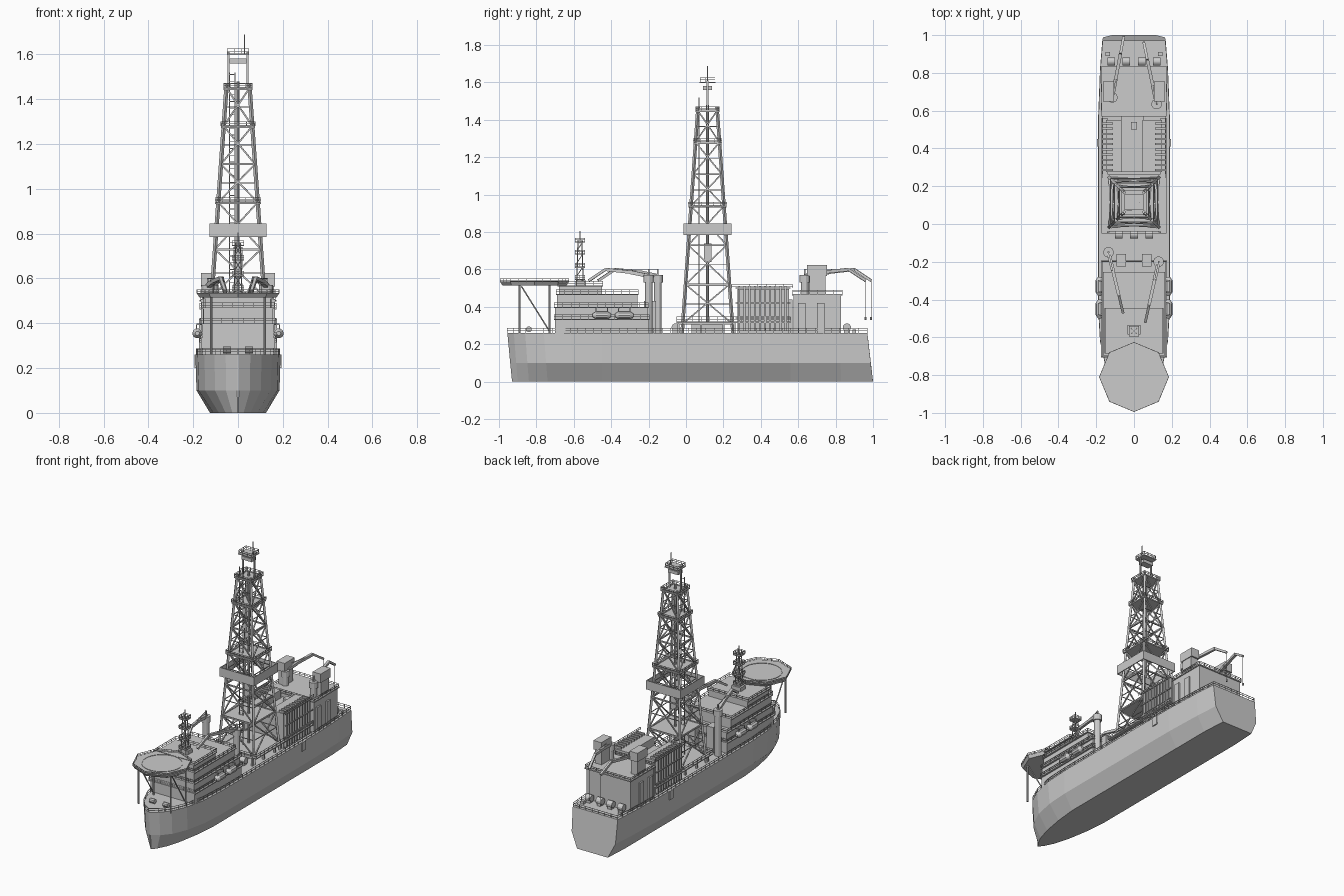
import bpy, bmesh, math
from mathutils import Vector, Matrix

if "Cube" in bpy.data.objects:
    bpy.data.objects.remove(bpy.data.objects["Cube"])


def done(bm, name):
    bmesh.ops.recalc_face_normals(bm, faces=bm.faces)
    me = bpy.data.meshes.new(name)
    bm.to_mesh(me)
    bm.free()
    ob = bpy.data.objects.new(name, me)
    bpy.context.collection.objects.link(ob)
    return ob


def box(bm, x0, x1, y0, y1, z0, z1):
    m = Matrix.Translation(((x0 + x1) / 2, (y0 + y1) / 2, (z0 + z1) / 2)) @ Matrix.Diagonal((x1 - x0, y1 - y0, z1 - z0, 1))
    bmesh.ops.create_cube(bm, size=1, matrix=m)


def beam(bm, p, q, r, n=4, r2=None):
    p, q = Vector(p), Vector(q)
    d = q - p
    rot = d.to_track_quat('Z', 'Y').to_matrix().to_4x4() @ Matrix.Rotation(math.pi / n, 4, 'Z')
    bmesh.ops.create_cone(bm, cap_ends=True, segments=n, radius1=r, radius2=r if r2 is None else r2,
                          depth=d.length, matrix=Matrix.Translation((p + q) / 2) @ rot)


def rail(bm, pts, h=.025, closed=True, step=.045, r=.0018):
    pts = [Vector(p) for p in pts]
    ends = pts[1:] + ([pts[0]] if closed else [])
    for a, b in zip(pts, ends):
        for k in (.5, 1):
            beam(bm, a + Vector((0, 0, h * k)), b + Vector((0, 0, h * k)), r)
        n = max(1, round((b - a).length / step))
        for i in range(n + 1):
            c = a.lerp(b, i / n)
            beam(bm, c, c + Vector((0, 0, h)), r)


def rect(x, y0, y1, z):
    return [(-x, y0, z), (x, y0, z), (x, y1, z), (-x, y1, z)]


# Hull: lofted half-sections (y at deck, y at keel, half width at deck, half width at keel)
stations = [(-.955, -.93, .004, .002), (-.92, -.90, .055, .025), (-.86, -.84, .105, .055), (-.76, -.74, .15, .085),
            (-.62, -.60, .18, .11), (-.45, -.45, .19, .125), (.15, .15, .19, .125), (.56, .56, .19, .125),
            (.82, .83, .18, .125), (.97, 1.0, .168, .115)]
bm = bmesh.new()
rings = []
for yt, yb, w, b in stations:
    ym = yt + (yb - yt) * .6
    half = [(w, yt, .26), (w * .975, ym, .1), (b, yb, 0)]
    rings.append([bm.verts.new(p) for p in half + [(-x, y, z) for x, y, z in reversed(half)]])
for a, b in zip(rings, rings[1:]):
    for i in range(6):
        j = (i + 1) % 6
        bm.faces.new((a[i], a[j], b[j], b[i]))
bm.faces.new(rings[0])
bm.faces.new(rings[-1])
done(bm, "hull")

# Deck edge railing
bm = bmesh.new()
edge = [(s[2] - .003, s[0], .26) for s in stations]
rail(bm, edge + [(-x, y, z) for x, y, z in reversed(edge)])
done(bm, "deck_railing")

# Accommodation block: stacked tiers with overhanging deck plates
bm = bmesh.new()
rl = bmesh.new()
for w, y0, y1, z0, z1 in [(.165, -.70, -.20, .26, .335), (.16, -.70, -.205, .335, .40),
                          (.155, -.69, -.26, .40, .47), (.145, -.68, -.45, .47, .515)]:
    box(bm, -w, w, y0, y1, z0, z1)
    box(bm, -w - .01, w + .01, y0 - .006, y1 + .006, z1 - .006, z1)
    rail(rl, rect(w + .008, y0 - .004, y1 + .004, z1), .022)
for x in (-.068, .068):
    box(bm, x - .025, x + .025, -.225, -.16, .26, .43)
box(bm, -.035, .035, -.585, -.535, .515, .54)
done(bm, "accommodation_block")
done(rl, "accommodation_railings")

# Lifeboats with davits
bm = bmesh.new()
for s in (-1, 1):
    for y in (-.45, -.33):
        x, z = s * .182, .355
        beam(bm, (x, y - .03, z), (x, y + .03, z), .022, 10)
        beam(bm, (x, y + .03, z), (x, y + .05, z), .022, 10, .009)
        beam(bm, (x, y - .03, z), (x, y - .05, z), .022, 10, .009)
        for d in (-.03, .03):
            beam(bm, (s * .155, y + d, .395), (s * .185, y + d, .395), .005)
            beam(bm, (s * .185, y + d, .395), (s * .185, y + d, .36), .004)
done(bm, "lifeboats")

# Helideck: octagon plate, landing circle, railing and struts
bm = bmesh.new()
hc = -.81
octo = lambda r, z: [(r * math.cos(i * math.pi / 4), hc + r * math.sin(i * math.pi / 4), z) for i in range(8)]
lo = [bm.verts.new(p) for p in octo(.172, .515)]
hi = [bm.verts.new(p) for p in octo(.185, .535)]
bm.faces.new(lo)
bm.faces.new(hi)
for i in range(8):
    bm.faces.new((lo[i], lo[(i + 1) % 8], hi[(i + 1) % 8], hi[i]))
circ = [(.125 * math.cos(i * math.pi / 16), hc + .125 * math.sin(i * math.pi / 16), .5355) for i in range(32)]
for i in range(32):
    beam(bm, circ[i], circ[(i + 1) % 32], .003)
rail(bm, octo(.183, .532), .018)
for s in (-1, 1):
    beam(bm, (s * .12, -.89, .26), (s * .12, -.89, .52), .006, 8)
    beam(bm, (s * .12, -.73, .26), (s * .12, -.73, .52), .006, 8)
    beam(bm, (s * .12, -.73, .27), (s * .12, -.88, .51), .004, 8)
done(bm, "helideck")

# Radar mast with small railed platforms
bm = bmesh.new()
my = -.567
for a in (-1, 1):
    for b in (-1, 1):
        beam(bm, (a * .018, my + b * .018, .515), (a * .01, my + b * .01, .76), .003)
for z in (.55, .615, .685, .75):
    box(bm, -.027, .027, my - .027, my + .027, z - .006, z)
    rail(bm, [(x, y + my, z) for x, y, _ in rect(.026, -.026, .026, 0)], .018, step=.03)
    for s in (-1, 1):
        beam(bm, (s * .016, my - .016, z - .05), (-s * .016, my + .016, z), .002)
beam(bm, (0, my, .74), (0, my, .805), .003)
done(bm, "radar_mast")


# Pedestal cranes with knuckle booms
def crane(name, bx, by, tx, ty, hook):
    bm = bmesh.new()
    beam(bm, (bx, by, .26), (bx, by, .53), .021, 12)
    beam(bm, (bx, by, .53), (bx, by, .57), .028, 12)
    B, T = Vector((bx, by, .565)), Vector((tx, ty, .54))
    K = B.lerp(T, .72)
    K.z = .6
    M = B.lerp(T, .3)
    M.z = .585
    for p, q, r in ((B, M, .014), (M, K, .012), (K, T, .010)):
        beam(bm, p, q, r)
    beam(bm, B + Vector((0, 0, .035)), K, .002)
    beam(bm, B, B + Vector((0, 0, .038)), .006)
    if hook:
        beam(bm, T, (tx, ty, .34), .0015)
        beam(bm, (tx, ty, .345), (tx, ty, .33), .006, 6)
    done(bm, name)


crane("forward_crane_left", -.135, -.15, -.058, -.47, False)
crane("forward_crane_right", .13, -.20, .06, -.52, False)
crane("aft_crane_left", -.115, .67, -.055, .99, True)
crane("aft_crane_right", .12, .635, .052, .96, True)

# Drill floor and walkway deck
bm = bmesh.new()
box(bm, -.14, .14, -.04, .265, .305, .322)
for s in (-1, 1):
    a, b = sorted((s * .14, s * .172))
    box(bm, a, b, -.05, .56, .315, .322)
    rail(bm, [(s * .17, -.05, .322), (s * .17, .56, .322)], closed=False)
    for y in (-.04, .08, .2, .26):
        beam(bm, (s * .135, y, .26), (s * .135, y, .31), .008)
rail(bm, [(-.17, -.05, .322), (.17, -.05, .322)], closed=False)
box(bm, -.06, .06, .03, .2, .26, .305)
done(bm, "drill_floor")

# Derrick: tapered four-leg lattice tower
cy = .115
hw = lambda z: .133 - .081 * (z - .3) / 1.15
corners = [(-1, -1), (1, -1), (1, 1), (-1, 1)]
pt = lambda c, z: Vector((c[0] * hw(z), cy + c[1] * hw(z), z))
levels = [.31, .52, .73, .94, 1.11, 1.28, 1.45]
bm = bmesh.new()
for i, c in enumerate(corners):
    d = corners[(i + 1) % 4]
    beam(bm, pt(c, .26), pt(c, 1.47), .0095)
    for a, b in zip(levels, levels[1:]):
        beam(bm, pt(c, a), pt(d, b), .005)
        beam(bm, pt(d, a), pt(c, b), .005)
        beam(bm, pt(c, b), pt(d, b), .006)
        mid = (a + b) / 2
        beam(bm, pt(c, mid), pt(d, mid), .003)
done(bm, "derrick_lattice")

# Derrick platforms, wind wall and crown
bm = bmesh.new()
for z, o in ((.52, 0), (.94, .014), (1.28, .012), (1.45, .012)):
    w = hw(z) + o
    box(bm, -w, w, cy - w, cy + w, z - .008, z)
    if o:
        rail(bm, rect(w, cy - w, cy + w, z), .02, step=.035)
w = .128
for s in (-1, 1):
    for a in (0, 1):
        lo, hi = sorted((s * w, s * (w - .005)))
        if a:
            box(bm, lo, hi, cy - w, cy + w, .785, .845)
        else:
            box(bm, -w, w, cy + lo, cy + hi, .785, .845)
    beam(bm, (s * .042, cy, 1.45), (s * .042, cy, 1.61), .006)
box(bm, -.038, .038, cy - .023, cy + .023, 1.56, 1.582)
box(bm, -.05, .05, cy - .042, cy + .042, 1.597, 1.603)
rail(bm, rect(.048, cy - .04, cy + .04, 1.603), .022, step=.03)
beam(bm, (.03, cy, 1.6), (.03, cy, 1.688), .003)
done(bm, "derrick_platforms")

# Drill string, guide rails and ladder inside the derrick
bm = bmesh.new()
beam(bm, (0, cy, .3), (0, cy, 1.48), .008, 8)
for s in (-1, 1):
    beam(bm, (s * .012 - .025, .07, .32), (s * .012 - .025, .07, 1.52), .003)
for i in range(40):
    z = .34 + i * .03
    beam(bm, (-.037, .07, z), (-.013, .07, z), .002)
box(bm, -.02, .02, cy - .02, cy + .02, .64, .74)
done(bm, "drill_string_and_ladder")

# Riser and pipe racks: blocks with upright fins
bm = bmesh.new()
for s, inner in ((-1, .065), (1, .045)):
    a, b = sorted((s * inner, s * .148))
    box(bm, a, b, .275, .55, .26, .495)
    for i in range(10):
        y = .285 + i * .0275
        a, b = sorted((s * .11, s * .166))
        box(bm, a, b, y - .005, y + .005, .27, .508)
    for z in (.34, .42, .50):
        beam(bm, (s * .168, .265, z), (s * .168, .56, z), .004)
    rail(bm, [(s * .168, .245, .5), (s * .168, .57, .5)], .02, closed=False)
box(bm, -.07, .05, .275, .57, .26, .44)
box(bm, -.015, .015, .50, .54, .44, .47)
done(bm, "pipe_racks")

# Aft engine house with twin funnels
bm = bmesh.new()
box(bm, -.165, .165, .575, .83, .26, .465)
box(bm, -.172, .172, .568, .837, .462, .47)
rail(bm, rect(.17, .57, .835, .47), .02)
for s in (-1, 1):
    a, b = sorted((s * .11, s * .16))
    box(bm, a, b, .66, .745, .47, .57)
    box(bm, a - .005, b + .005, .648, .755, .565, .625)
    a, b = sorted((s * .16, s * .175))
    box(bm, a, b, .60, .64, .26, .42)
    box(bm, a, b, .70, .74, .26, .42)
done(bm, "engine_house")

# Mooring winches and small deck gear
bm = bmesh.new()
for y, xs in ((.86, (-.12, -.04, .04, .12)), (-.055, (-.08, 0, .08))):
    for x in xs:
        beam(bm, (x - .02, y, .29), (x + .02, y, .29), .022, 12)
        box(bm, x - .014, x + .014, y - .016, y + .016, .258, .28)
for s in (-1, 1):
    box(bm, s * .14 - .012, s * .14 + .012, .89, .91, .26, .28)
    beam(bm, (s * .05 - .018, -.84, .28), (s * .05 + .018, -.84, .28), .016, 10)
    a, b = sorted((s * .186, s * .195))
    box(bm, a, b, .41, .45, .2, .26)
done(bm, "deck_winches")
